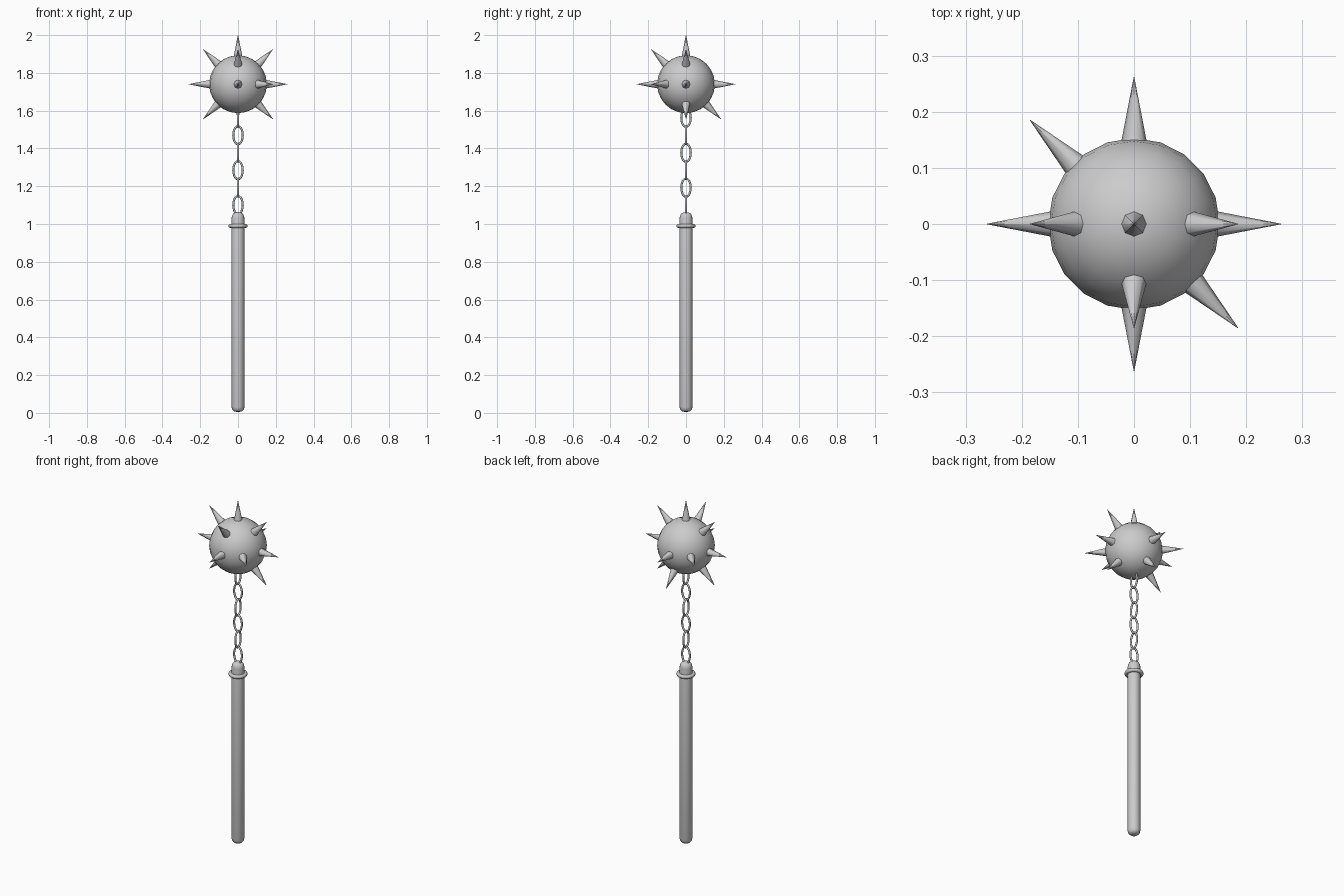
import bpy, bmesh, math
from mathutils import Vector, Matrix

if "Cube" in bpy.data.objects:
    bpy.data.objects.remove(bpy.data.objects["Cube"])

gray = bpy.data.materials.new("light gray")
gray.diffuse_color = (0.6, 0.6, 0.6, 1)
gray.use_nodes = True
gray.node_tree.nodes["Principled BSDF"].inputs["Base Color"].default_value = gray.diffuse_color


def finish(name, bm, angle=40):
    me = bpy.data.meshes.new(name)
    bmesh.ops.recalc_face_normals(bm, faces=bm.faces)
    bm.to_mesh(me)
    bm.free()
    ob = bpy.data.objects.new(name, me)
    bpy.context.collection.objects.link(ob)
    me.materials.append(gray)
    bpy.ops.object.select_all(action='DESELECT')
    ob.select_set(True)
    bpy.context.view_layer.objects.active = ob
    bpy.ops.object.shade_smooth_by_angle(angle=math.radians(angle))
    return ob


def lathe(name, profile, sides, angle=40):
    bm = bmesh.new()
    verts = [bm.verts.new((r, 0, z)) for r, z in profile]
    edges = [bm.edges.new(p) for p in zip(verts, verts[1:])]
    bmesh.ops.spin(bm, geom=verts + edges, cent=(0, 0, 0), axis=(0, 0, 1),
                   angle=math.tau, steps=sides, use_duplicate=False)
    bmesh.ops.remove_doubles(bm, verts=bm.verts, dist=1e-5)
    return finish(name, bm, angle)


def sweep_ring(name, rx, rz, tube, matrix, steps=24, sides=8):
    # Closed oval tube lying in the local xz plane
    bm = bmesh.new()
    rings = []
    for i in range(steps):
        a = math.tau * i / steps
        c = Vector((rx * math.cos(a), 0, rz * math.sin(a)))
        n = Vector((rz * math.cos(a), 0, rx * math.sin(a))).normalized()
        rings.append([bm.verts.new(matrix @ (c + tube * (n * math.cos(b) + Vector((0, math.sin(b), 0)))))
                      for b in (math.tau * j / sides for j in range(sides))])
    for i in range(steps):
        p, q = rings[i], rings[(i + 1) % steps]
        for j in range(sides):
            k = (j + 1) % sides
            bm.faces.new((p[j], p[k], q[k], q[j]))
    return finish(name, bm, 60)


# Handle with rounded ends, and the collar ring round it
lathe("handle", [(0, 0.005), (0.02, 0.007), (0.03, 0.016), (0.034, 0.03), (0.034, 1.03),
                 (0.032, 1.043), (0.025, 1.055), (0.013, 1.061), (0, 1.063)], 16)
sweep_ring("collar", 0.04, 0.04, 0.011,
           Matrix.Translation((0, 0, 0.99)) @ Matrix.Rotation(math.pi / 2, 4, 'X'))

# Chain links, turned by a quarter each time
for i in range(6):
    m = Matrix.Translation((0, 0, 1.1 + 0.0925 * i)) @ Matrix.Rotation(math.pi / 2 * (i % 2), 4, 'Z')
    sweep_ring(f"chain_link_{i + 1}", 0.025, 0.048, 0.0055, m)

# Ball
C = Vector((0, 0, 1.74))
bm = bmesh.new()
bmesh.ops.create_uvsphere(bm, u_segments=20, v_segments=12, radius=0.153,
                          matrix=Matrix.Translation(C))
finish("ball", bm, 60)

# Spikes
dirs = [(1, 0, 0), (-1, 0, 0), (0, 1, 0), (0, -1, 0), (0, 0, 1),
        (1, 0, 1), (-1, 0, 1), (1, 0, -1), (-1, 0, -1),
        (-1, 1, 0), (1, -1, 0), (0, -1, 1), (0, 1, -1)]
for i, d in enumerate(dirs):
    v = Vector(d).normalized()
    bm = bmesh.new()
    bmesh.ops.create_cone(bm, cap_ends=True, segments=8, radius1=0.024, radius2=0.0005, depth=0.122,
                          matrix=Matrix.Translation(C + v * 0.201) @ v.to_track_quat('Z', 'Y').to_matrix().to_4x4())
    finish(f"spike_{i + 1}", bm, 50)
